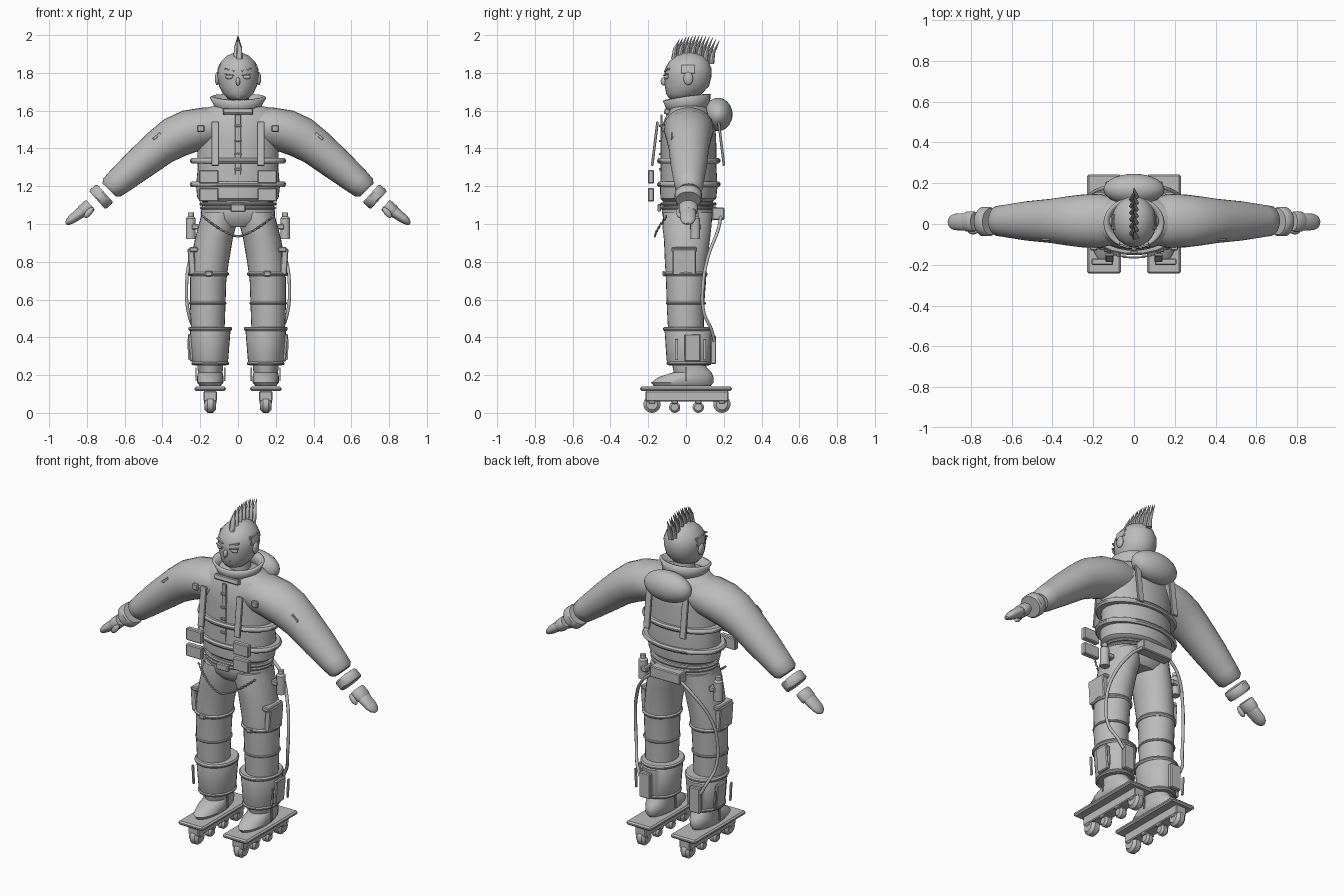
import bpy, bmesh, math
from math import sin, cos, pi, radians
from mathutils import Vector, Matrix

grey = bpy.data.materials.new("plain_grey")
grey.diffuse_color = (0.5, 0.5, 0.5, 1)


def finish(name, bm, smooth=True):
    bmesh.ops.recalc_face_normals(bm, faces=bm.faces[:])
    me = bpy.data.meshes.new(name)
    bm.to_mesh(me)
    bm.free()
    ob = bpy.data.objects.new(name, me)
    bpy.context.collection.objects.link(ob)
    me.materials.append(grey)
    if smooth:
        bpy.ops.object.select_all(action='DESELECT')
        ob.select_set(True)
        bpy.context.view_layer.objects.active = ob
        bpy.ops.object.shade_smooth_by_angle(angle=radians(40))
    return ob


def loft(name, rings, s=1, n=28, cap=True):
    """Skin through ellipses (x, y, z, r1, r2, tilt about y in degrees)."""
    bm = bmesh.new()
    loops = []
    for x, y, z, r1, r2, *t in rings:
        t = radians(t[0]) if t else 0
        loops.append([bm.verts.new((s * (x + r1 * cos(a) * cos(t)), y + r2 * sin(a),
                                    z - r1 * cos(a) * sin(t)))
                      for a in (2 * pi * i / n for i in range(n))])
    for p, q in zip(loops, loops[1:]):
        for i in range(n):
            bm.faces.new((p[i], p[(i + 1) % n], q[(i + 1) % n], q[i]))
    if cap:
        bm.faces.new(loops[0])
        bm.faces.new(loops[-1])
    return finish(name, bm)


def band(name, x, y, z, rx, ry, h, s=1):
    """Rounded band wrapped round a body or a leg."""
    e = h * 0.3
    return loft(name, [(x, y, z - h / 2, rx - e, ry - e), (x, y, z - e / 2, rx, ry),
                       (x, y, z + e / 2, rx, ry), (x, y, z + h / 2, rx - e, ry - e)], s)


def box(name, c, size, rot=(0, 0, 0), bevel=0.005):
    bm = bmesh.new()
    bmesh.ops.create_cube(bm, size=1, matrix=Matrix.Diagonal((*size, 1)))
    if bevel:
        bmesh.ops.bevel(bm, geom=bm.edges[:], offset=bevel, segments=1, affect='EDGES')
    ob = finish(name, bm, False)
    ob.location = c
    ob.rotation_euler = [radians(a) for a in rot]
    return ob


def ball(name, c, r, rot=(0, 0, 0)):
    bm = bmesh.new()
    bmesh.ops.create_uvsphere(bm, u_segments=28, v_segments=18, radius=1,
                              matrix=Matrix.Diagonal((*r, 1)))
    ob = finish(name, bm)
    ob.location = c
    ob.rotation_euler = [radians(a) for a in rot]
    return ob


def tube(name, pts, r):
    cu = bpy.data.curves.new(name, 'CURVE')
    cu.dimensions = '3D'
    cu.bevel_depth, cu.bevel_resolution, cu.use_fill_caps = r, 2, True
    sp = cu.splines.new('BEZIER')
    sp.bezier_points.add(len(pts) - 1)
    for b, p in zip(sp.bezier_points, pts):
        b.co = p
        b.handle_left_type = b.handle_right_type = 'AUTO'
    cu.materials.append(grey)
    ob = bpy.data.objects.new(name, cu)
    bpy.context.collection.objects.link(ob)
    return ob


# Head, neck and face
loft("head", [(0, -.03, 1.655, .03, .03), (0, -.025, 1.665, .055, .065), (0, -.01, 1.69, .08, .095),
              (0, .005, 1.73, .1, .117), (0, .01, 1.78, .11, .125), (0, .012, 1.82, .109, .124),
              (0, .015, 1.86, .09, .105), (0, .018, 1.89, .06, .07), (0, .018, 1.907, .02, .025)])
loft("neck", [(0, .02, 1.58, .065, .065), (0, .015, 1.7, .055, .06)])
ball("nose", (0, -.118, 1.755), (.012, .016, .022))
box("mouth", (0, -.102, 1.71), (.04, .012, .006), bevel=0)
for s in (-1, 1):
    ball("eye", (s * .045, -.102, 1.778), (.022, .012, .011))
    box("eyelid", (s * .046, -.107, 1.79), (.05, .014, .006), (0, s * -8, s * 18), 0)
    box("eyebrow", (s * .045, -.1, 1.815), (.055, .016, .008), (0, s * -14, s * 20), 0)
    ball("ear", (s * .11, .012, 1.77), (.013, .025, .034))
    box("shaved_temple", (s * .1, .01, 1.82), (.012, .075, .05), (0, s * -12, 0), .003)

# Mohawk of fanned spikes in two staggered rows
for i in range(13):
    f = i / 12
    y = -.065 + .2 * f
    z = 1.9 - .9 * (y - .02) ** 2 - .25 * max(0, y - .05)
    x = .007 * (-1) ** i
    tip = Vector((0, y + .03 + .012 * f, 1.94 + .06 * sin(pi * (.22 + .6 * f))))
    loft("hair_spike", [(x, y, z - .02, .017, .014), (x, y + .008, z + .035, .014, .011),
                        (tip.x, tip.y, tip.z, .001, .001)], n=8)

# Jacket body, hem, collar and hood
loft("jacket_body", [(0, .01, 1.115, .185, .125), (0, .012, 1.135, .215, .148), (0, .015, 1.2, .222, .152),
                     (0, .015, 1.3, .213, .146), (0, .015, 1.45, .218, .145), (0, .015, 1.53, .22, .138),
                     (0, .015, 1.585, .215, .115), (0, .015, 1.615, .17, .1), (0, .015, 1.63, .1, .08)], n=40)
collar = loft("collar", [(0, 0, -.04, .12, .105), (0, 0, 0, .128, .118), (0, 0, .04, .15, .128)], cap=False)
collar.location = (0, .01, 1.63)
collar.rotation_euler.x = radians(8)
thick = collar.modifiers.new("thickness", 'SOLIDIFY')
thick.thickness = .016
ball("hood", (0, .17, 1.58), (.15, .076, .088))
box("collar_flap", (0, -.1, 1.595), (.16, .03, .03), (-15, 0, 0))
box("zip_placket", (0, -.13, 1.38), (.03, .01, .4), (0, 0, 0), .003)
for z in (1.52, 1.44, 1.37, 1.29):
    box("jacket_button", (0, -.138, z), (.035, .012, .012), bevel=.002)

# Harness bands, straps and pouches
for z in (1.335, 1.21):
    band("harness_band", 0, .015, z, .255, .168, .028)
for s in (-1, 1):
    box("chest_strap", (s * .12, -.165, 1.425), (.04, .014, .235), (-7, 0, 0), .003)
    box("back_strap", (s * .12, .187, 1.425), (.04, .014, .235), (7, 0, 0), .003)
    box("shoulder_buckle", (s * .197, -.115, 1.505), (.037, .03, .037))
    for z in (1.25, 1.155):
        box("chest_pouch", (s * .155, -.185, z), (.105, .032, .072))

# Sleeves, cuffs and mittens
for s in (-1, 1):
    loft("sleeve", [(.08, .015, 1.515, .095, .11, -90), (.17, .015, 1.51, .108, .133, -85),
                    (.25, .015, 1.493, .115, .13, -68), (.33, .015, 1.46, .112, .12, -58),
                    (.41, .015, 1.408, .1, .108, -52), (.53, .015, 1.31, .087, .096, -50),
                    (.63, .015, 1.225, .073, .08, -46), (.668, .015, 1.192, .066, .074, -44),
                    (.682, .015, 1.18, .048, .055, -44)], s)
    for name, x, z, r, ry, h in (("wrist_cuff", .725, 1.145, .066, .072, .028),
                                 ("glove_cuff", .803, 1.082, .036, .05, .03)):
        dx, dz = .75 * h, -.66 * h
        loft(name, [(x - dx, .012, z - dz, r * .9, ry * .9, -48), (x - dx * .7, .012, z - dz * .7, r, ry, -48),
                    (x + dx * .7, .012, z + dz * .7, r, ry, -48), (x + dx, .012, z + dz, r * .9, ry * .9, -48)], s)
    loft("mitten", [(.79, .01, 1.093, .025, .035, -50), (.83, .01, 1.062, .03, .043, -50),
                    (.88, .01, 1.025, .024, .04, -50), (.9, .01, 1.009, .017, .03, -50),
                    (.91, .01, 1.0, .006, .012, -50)], s)
    ball("thumb", (s * .79, -.035, 1.06), (.016, .016, .034), (0, s * -40, 0))
    box("sleeve_patch", (s * .43, -.075, 1.465), (.05, .01, .015), (0, s * 40, 0), .002)

# Trousers, belt and hip gear
loft("waist", [(0, .01, .985, .13, .1), (0, .01, 1.02, .195, .13), (0, .01, 1.07, .195, .138),
               (0, .01, 1.13, .185, .13)], n=40)
for z, r in ((1.105, .205), (1.085, .2)):
    band("belt", 0, .012, z, r, .15, .016)
box("belt_buckle", (0, -.142, 1.085), (.08, .02, .04))
box("back_pouch", (0, .17, 1.055), (.2, .065, .065))
for i in range(25):
    t = -1 + i / 12
    link = box("chain_link", (t * .185, -.165 + .06 * t * t, .935 + .105 * abs(t) ** 1.5),
               (.018, .009, .011), (45 * (i % 2), -35 * t, 0), .002)
for s in (-1, 1):
    loft("trouser_leg", [(.1, .01, 1.06, .09, .13), (.11, .005, .99, .1, .13), (.128, .005, .92, .1, .122),
                         (.148, 0, .8, .1, .112), (.158, 0, .7, .096, .106), (.16, -.003, .55, .093, .098),
                         (.16, 0, .42, .088, .094)], s)
    band("thigh_band", .156, 0, .735, .109, .115, .022, s)
    band("knee_band", .16, 0, .58, .1, .106, .012, s)
    box("band_buckle", (s * .155, -.117, .737), (.04, .016, .028))
    box("thigh_pocket", (s * .245, -.01, .8), (.035, .125, .14), (0, s * 4, 0))
    box("pocket_flap", (s * .235, -.01, .865), (.045, .135, .025))
    loft("bottle", [(.25, .05, .92, .026, .026), (.25, .05, 1.03, .026, .026), (.25, .05, 1.04, .016, .016),
                    (.25, .05, 1.06, .016, .016)], s, 14)
    box("bottle_holder", (s * .225, .05, .985), (.04, .06, .03))
    tube("hose", [(s * .09, .185, 1.04), (s * .17, .17, .97), (s * .25, .115, .82), (s * .272, .09, .68),
                  (s * .262, .095, .53), (s * .23, .135, .44), (s * .2, .15, .38)], .009)

    # Gaiters with their straps and side panels
    loft("gaiter", [(.147, .015, .25, .085, .105), (.147, .015, .28, .095, .118), (.147, .015, .43, .107, .128),
                    (.147, .01, .445, .1, .12)], s)
    band("gaiter_top_band", .147, .01, .445, .116, .132, .022, s)
    band("gaiter_low_band", .147, .015, .262, .1, .118, .018, s)
    box("gaiter_panel", (s * .25, .035, .345), (.02, .085, .145), (0, s * 5, 0))
    box("gaiter_rear_pack", (s * .165, .145, .335), (.07, .03, .15))
    for y in (-.05, .1):
        box("hanging_strap", (s * .262, y, .335), (.008, .014, .11), (0, s * 3, 0), 0)
    for x in (.07, .222):
        box("ankle_cord", (s * x, 0, .205), (.006, .008, .07), bevel=0)

    # Boots
    loft("boot", [(.147, -.02, .142, .055, .15), (.147, -.02, .16, .069, .165), (.147, 0, .19, .07, .145),
                  (.147, .035, .215, .065, .1), (.147, .02, .24, .068, .09), (.147, .01, .29, .07, .09)], s)

    # Skate deck, rail and wheels
    box("skate_deck", (s * .147, 0, .127), (.165, .485, .024), bevel=.008)
    box("skate_rail", (s * .147, .005, .088), (.07, .44, .056))
    for y, r in ((-.18, .046), (-.06, .03), (.065, .03), (.19, .046)):
        w = .03 if r > .04 else .024
        x = .147
        loft("wheel", [(x - w, y, r, r * .65, r * .65, 90), (x - w * .5, y, r, r, r, 90),
                       (x + w * .5, y, r, r, r, 90), (x + w, y, r, r * .65, r * .65, 90)], s, 18)
        box("wheel_fork", (s * x, y, .07), (.068, .035, .045))
